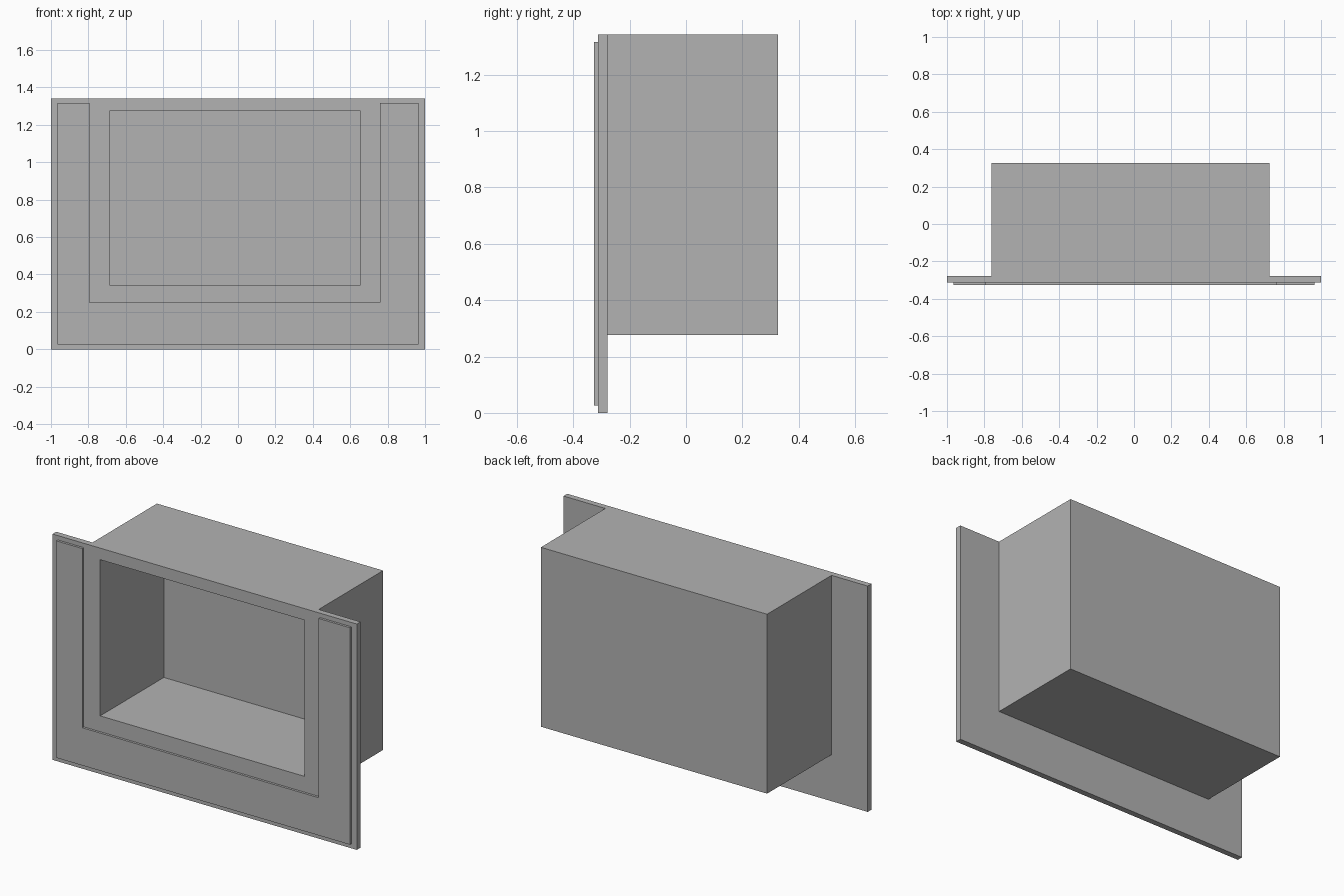
import bpy
import bmesh

old = bpy.data.objects.get("Cube")
if old:
    bpy.data.objects.remove(old, do_unlink=True)

grey = bpy.data.materials.new("plain grey")
grey.use_nodes = True
colour = (0.45, 0.45, 0.45, 1)
grey.diffuse_color = colour
grey.node_tree.nodes["Principled BSDF"].inputs["Base Color"].default_value = colour

# Shared depths, front to back
TRIM_Y, FRONT_Y, REAR_Y, CAVITY_Y, BACK_Y = -0.327, -0.313, -0.278, 0.285, 0.327
TOP = 1.342

# Rectangles as (left, right, bottom, top)
PANEL = (-1, 1, 0, TOP)
HOUSING = (-0.762, 0.725, 0.276, TOP)
OPENING = (-0.687, 0.655, 0.345, 1.273)


def rect(r):
    x0, x1, z0, z1 = r
    return [(x0, z0), (x1, z0), (x1, z1), (x0, z1)]


def loft(name, sections, closed=False):
    """Join outlines (points, y) in order; cap the ends or close the ring."""
    bm = bmesh.new()
    loops = [[bm.verts.new((x, y, z)) for x, z in pts] for pts, y in sections]
    pairs = list(zip(loops, loops[1:]))
    if closed:
        pairs.append((loops[-1], loops[0]))
    else:
        bm.faces.new(loops[0])
        bm.faces.new(loops[-1])
    for a, b in pairs:
        n = len(a)
        for i in range(n):
            j = (i + 1) % n
            bm.faces.new((a[i], a[j], b[j], b[i]))
    bmesh.ops.recalc_face_normals(bm, faces=bm.faces)
    mesh = bpy.data.meshes.new(name)
    bm.to_mesh(mesh)
    bm.free()
    mesh.materials.append(grey)
    obj = bpy.data.objects.new(name, mesh)
    bpy.context.collection.objects.link(obj)
    return obj


# Flat front panel with a rectangular opening
loft("front_panel", [(rect(OPENING), REAR_Y), (rect(OPENING), FRONT_Y),
                     (rect(PANEL), FRONT_Y), (rect(PANEL), REAR_Y)], closed=True)

# Hollow box behind the panel, open at the front
loft("recessed_housing", [(rect(OPENING), CAVITY_Y), (rect(OPENING), REAR_Y),
                          (rect(HOUSING), REAR_Y), (rect(HOUSING), BACK_Y)])

# Raised U-shaped trim around the sides and bottom
left, right, low, high = -0.965, 0.965, 0.027, 1.316
in_left, in_right, in_low = -0.795, 0.759, 0.251
u_shape = [(left, low), (right, low), (right, high), (in_right, high),
           (in_right, in_low), (in_left, in_low), (in_left, high), (left, high)]
loft("raised_trim", [(u_shape, TRIM_Y), (u_shape, FRONT_Y)])
